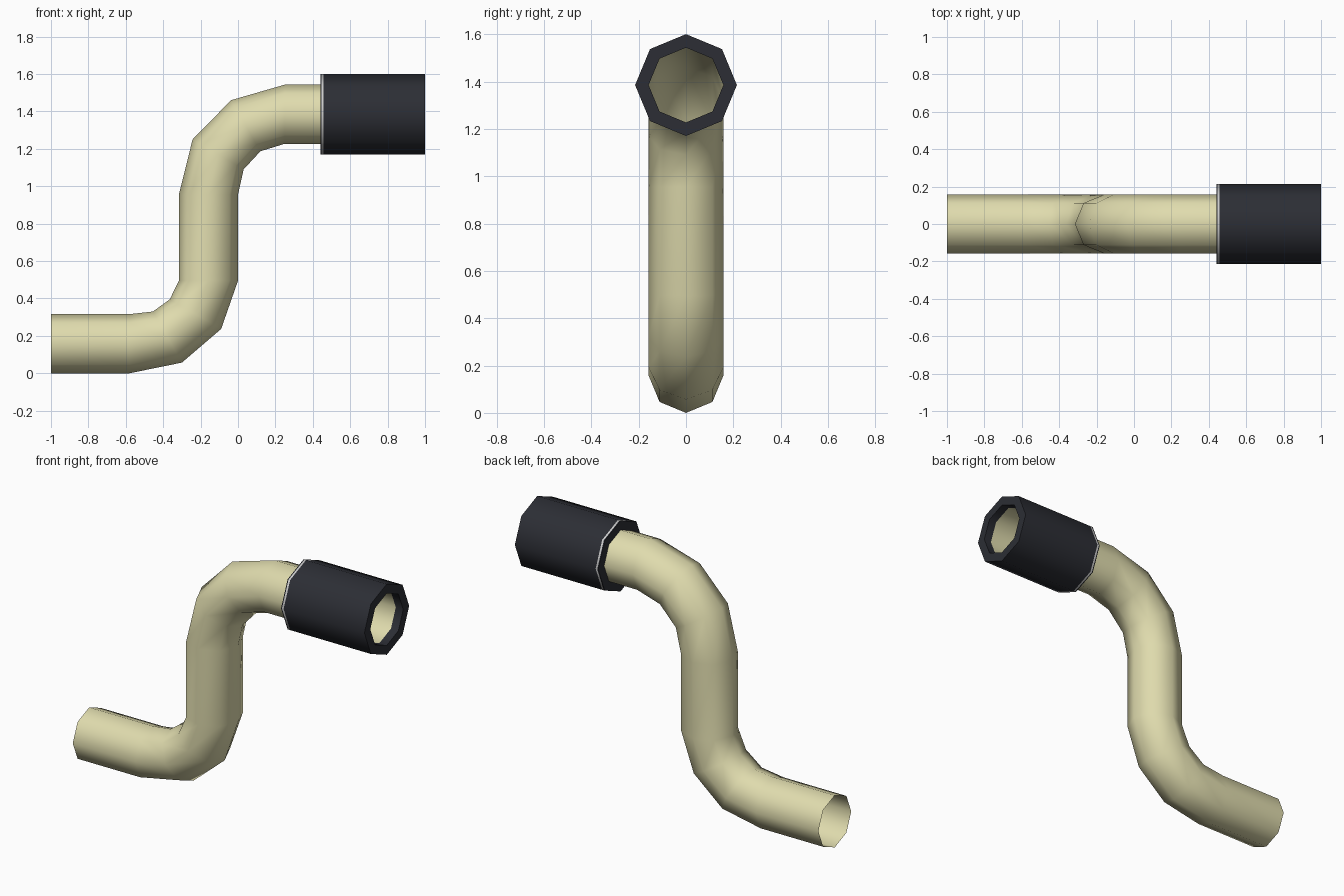
import bpy, bmesh, math

if "Cube" in bpy.data.objects:
    bpy.data.objects.remove(bpy.data.objects["Cube"])

SIDES = 8
R, RS, ZC = 0.158, 0.215, 1.385   # pipe radius, sleeve radius, sleeve axis height


def material(name, rgb):
    m = bpy.data.materials.new(name)
    m.diffuse_color = (*rgb, 1)
    m.use_nodes = True
    m.node_tree.nodes["Principled BSDF"].inputs["Base Color"].default_value = m.diffuse_color
    return m


def loft(name, rings, mat):
    """Skin eight-sided rings; each ring is (one edge xz, opposite edge xz, half width in y)."""
    bm = bmesh.new()
    loops = []
    for (ax, az), (bx, bz), w in rings:
        loop = []
        for i in range(SIDES):
            t = math.tau * i / SIDES
            c = math.cos(t) / 2
            loop.append(bm.verts.new(((ax + bx) / 2 + (ax - bx) * c, w * math.sin(t),
                                      (az + bz) / 2 + (az - bz) * c)))
        loops.append(loop)
    for a, b in zip(loops, loops[1:]):
        for i in range(SIDES):
            j = (i + 1) % SIDES
            bm.faces.new((a[j], a[i], b[i], b[j]))
    me = bpy.data.meshes.new(name)
    bm.to_mesh(me)
    bm.free()
    me.materials.append(mat)
    ob = bpy.data.objects.new(name, me)
    bpy.context.collection.objects.link(ob)
    bpy.ops.object.select_all(action='DESELECT')
    ob.select_set(True)
    bpy.context.view_layer.objects.active = ob
    bpy.ops.object.shade_smooth_by_angle(angle=math.radians(50))
    return ob


def turned(name, profile, mat):
    """Eight-sided turned part around the sleeve axis from (x, radius) points."""
    return loft(name, [((x, ZC + r), (x, ZC - r), r) for x, r in profile], mat)


cream = material("cream", (0.74, 0.71, 0.42))
black = material("black", (0.025, 0.027, 0.035))
silver = material("silver", (0.6, 0.6, 0.62))

# S-bent open pipe: upper/left edge and lower/right edge of each section
pipe_sections = [
    ((-1.0, 0.316), (-1.0, 0.0)),
    ((-0.58, 0.316), (-0.58, 0.0)),
    ((-0.455, 0.33), (-0.30, 0.057)),
    ((-0.365, 0.395), (-0.09, 0.237)),
    ((-0.316, 0.495), (0.0, 0.495)),
    ((-0.316, 0.955), (0.0, 0.955)),
    ((-0.243, 1.25), (0.03, 1.09)),
    ((-0.037, 1.46), (0.12, 1.187)),
    ((0.25, ZC + R), (0.25, ZC - R)),
    ((0.95, ZC + R), (0.95, ZC - R)),
]
loft("bent_pipe", [(a, b, R) for a, b in pipe_sections], cream)

# Dark sleeve with a collar and a thin bright trim band near its inner end
turned("sleeve_collar", [(0.44, R), (0.44, RS), (0.446, RS)], black)
turned("trim_band", [(0.446, RS), (0.457, RS)], silver)
turned("sleeve", [(0.457, RS), (1.0, RS), (1.0, R), (0.95, R)], black)
